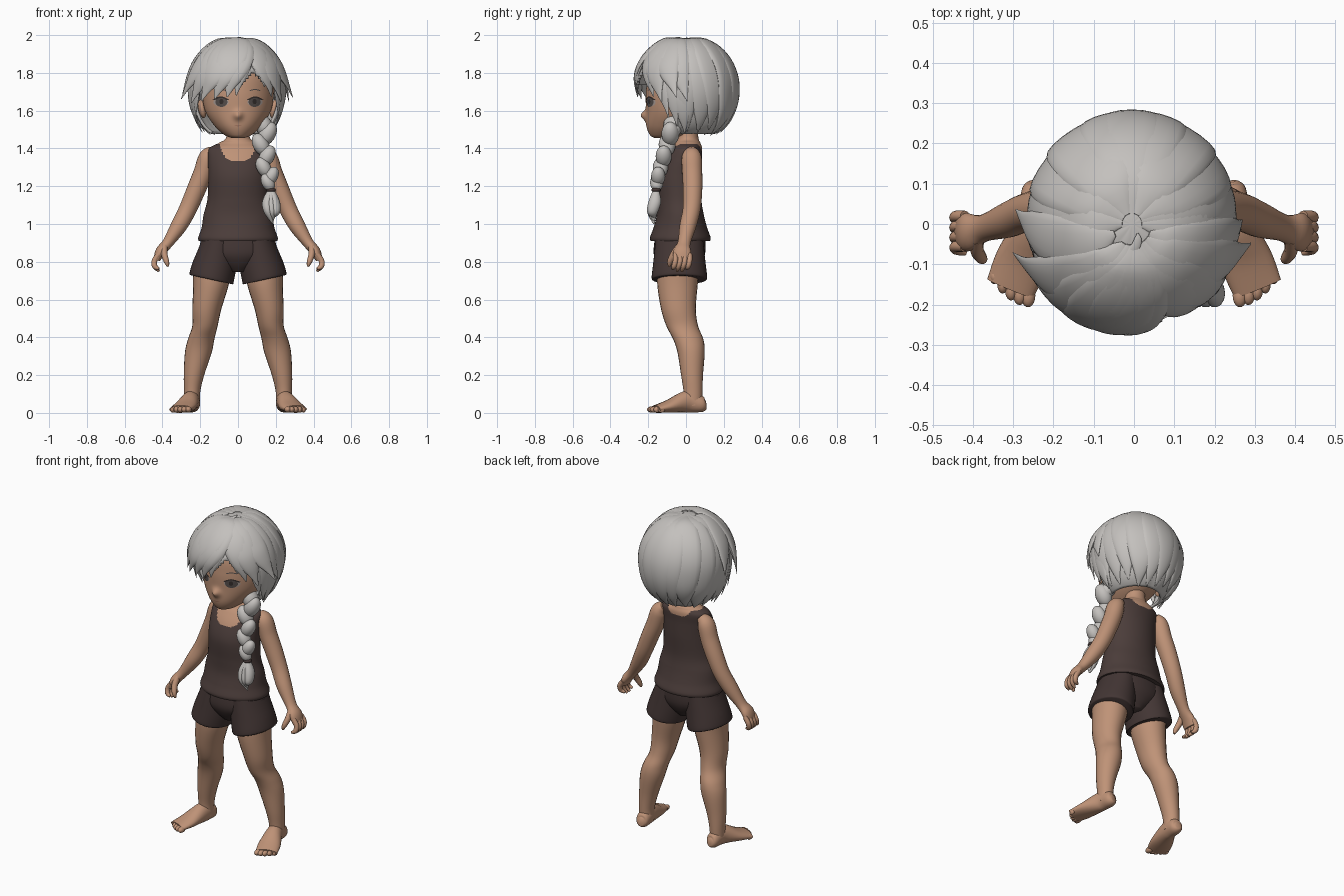
import bpy, bmesh, math, random
from mathutils import Vector
from mathutils.bvhtree import BVHTree

random.seed(4)
default = bpy.data.objects.get("Cube")
if default:
    bpy.data.objects.remove(default, do_unlink=True)


def material(name, *rgb):
    mat = bpy.data.materials.new(name)
    mat.use_nodes = True
    mat.diffuse_color = (*rgb, 1)
    for node in mat.node_tree.nodes:
        if node.type == 'BSDF_PRINCIPLED':
            node.inputs["Base Color"].default_value = (*rgb, 1)
    return mat


skin = material("warm skin", .52, .29, .185)
hair = material("silver hair", .55, .53, .51)
shirt_cloth = material("dark brown shirt cloth", .07, .046, .042)
shorts_cloth = material("darker brown shorts cloth", .055, .036, .034)
eye_white = material("eye white", .4, .33, .3)
iris_grey = material("iris grey", .09, .075, .07)
lash_dark = material("lash dark", .035, .027, .025)
lip = material("lip", .4, .2, .13)


def finish(name, bm, *mats, recalc=True):
    if recalc:
        bmesh.ops.recalc_face_normals(bm, faces=bm.faces)
    mesh = bpy.data.meshes.new(name)
    bm.to_mesh(mesh)
    bm.free()
    for mat in mats:
        mesh.materials.append(mat)
    mesh.shade_smooth()
    mesh.set_sharp_from_angle(angle=math.radians(50))
    obj = bpy.data.objects.new(name, mesh)
    bpy.context.collection.objects.link(obj)
    return obj


def smooth_rows(keys, steps):
    """Pass a smooth spline through key rows."""
    rows = []
    last = len(keys) - 1
    for i in range(last):
        a, b, c, d = (keys[max(0, min(last, i + k))] for k in (-1, 0, 1, 2))
        for s in range(steps):
            t = s / steps
            rows.append([q + t / 2 * (r - p + t * (2 * p - 5 * q + 4 * r - e + t * (3 * (q - r) + e - p)))
                         for p, q, r, e in zip(a, b, c, d)])
    return rows + [list(keys[-1])]


def tube(name, keys, *mats, ref=None, side=1, sides=24, steps=5):
    """Loft ellipses (x, y, z, width, depth): level, or across the path when ref is given."""
    rows = smooth_rows([(side * k[0], *k[1:]) for k in keys], steps)
    spots = [Vector(r[:3]) for r in rows]
    bm = bmesh.new()
    rings = []
    for i, (row, p) in enumerate(zip(rows, spots)):
        u, v = Vector((1, 0, 0)), Vector((0, 1, 0))
        if ref is not None:
            along = (spots[min(i + 1, len(spots) - 1)] - spots[max(i - 1, 0)]).normalized()
            u = along.cross(p - Vector(ref)).normalized()
            v = u.cross(along)
        turns = [math.tau * k / sides for k in range(sides)]
        rings.append([bm.verts.new(p + u * row[3] * math.cos(a) + v * row[4] * math.sin(a)) for a in turns])
    for low, high in zip(rings, rings[1:]):
        for k in range(sides):
            n = (k + 1) % sides
            bm.faces.new((low[k], low[n], high[n], high[k]))
    bm.faces.new(rings[0])
    bm.faces.new(rings[-1])
    return finish(name, bm, *mats)


def blob(name, spot, size, mat, tilt=0):
    bm = bmesh.new()
    bmesh.ops.create_uvsphere(bm, u_segments=20, v_segments=12, radius=1)
    bmesh.ops.scale(bm, verts=bm.verts, vec=size)
    obj = finish(name, bm, mat)
    obj.location = spot
    obj.rotation_euler.y = tilt
    return obj


# Torso: shirt below a scooped neckline, skin above
torso = tube("torso_and_shirt", [
    (0, -.03, .91, .208, .158), (0, -.03, .93, .21, .16), (0, -.03, .98, .193, .142),
    (0, -.03, 1.05, .182, .124), (0, -.035, 1.13, .162, .117), (0, -.035, 1.25, .157, .12),
    (0, -.02, 1.34, .158, .104), (0, 0, 1.4, .152, .085), (0, .01, 1.43, .1, .066),
    (0, .01, 1.46, .062, .055), (0, .01, 1.56, .055, .055)], shirt_cloth, skin, sides=96, steps=14)
for face in torso.data.polygons:
    x, y, z = face.center
    neckline = (1.335 if y < 0 else 1.385) + .08 * (x / .095) ** 4
    face.material_index = int(z > min(neckline, 1.425))

# Shorts
tube("shorts_hips", [(0, -.03, .95, .19, .13), (0, -.035, .85, .2, .137),
                     (0, -.035, .79, .13, .115), (0, -.035, .745, .05, .08)], shorts_cloth, sides=40)

for label, side in (("left", 1), ("right", -1)):
    shorts_leg = tube(label + "_shorts_leg", [
        (.1, -.035, .92, .09, .125), (.122, -.035, .8, .114, .138),
        (.139, -.035, .72, .117, .147), (.139, -.035, .705, .112, .142)], shorts_cloth, side=side, sides=40)
    for v in shorts_leg.data.vertices:
        v.co.z += max(0, .86 - v.co.z) * (abs(v.co.x) - .14) * 1.4
    tube(label + "_leg", [
        (.14, -.04, .78, .1, .11), (.143, -.045, .68, .094, .107), (.165, -.04, .55, .077, .092),
        (.175, -.02, .46, .067, .084), (.195, .012, .39, .07, .08), (.21, .027, .32, .071, .072),
        (.233, .032, .2, .054, .058), (.243, .037, .11, .043, .05), (.243, .035, .04, .042, .05)],
        skin, side=side)
    tube(label + "_foot", [
        (.237, .105, .045, .018, .022), (.24, .085, .045, .038, .042), (.248, .01, .06, .045, .058),
        (.28, -.09, .035, .064, .034), (.307, -.16, .02, .062, .02)], skin, ref=(.25, 0, -9), side=side)
    for i in range(5):
        size = .024 - .002 * i
        blob(f"{label}_toe_{i}", (side * (.263 + .021 * i), -.178 + .003 * i * i, .018),
             (size * .75, size * 1.2, .017), skin)

    # Arm runs through the wrist into a flat palm
    away = (0, -9, 1)
    tube(label + "_arm", [
        (.125, .03, 1.39, .025, .03), (.158, .03, 1.355, .048, .052), (.185, .033, 1.27, .051, .053),
        (.222, .035, 1.18, .05, .051), (.265, .03, 1.08, .047, .047), (.313, .01, .99, .043, .044),
        (.372, -.01, .9, .029, .034), (.41, -.02, .855, .027, .047), (.43, -.02, .81, .018, .045)],
        skin, ref=away, side=side)
    for i in range(4):
        y = -.056 + .025 * i
        tip = .745 + .012 * abs(i - 1.5)
        tube(f"{label}_finger_{i}", [(.42, y, .84, .014, .014), (.442, y, .805, .015, .014),
                                     (.44, y - .008, .775, .014, .013), (.418, y - .016, tip, .007, .007)],
             skin, ref=away, side=side, sides=12)
    tube(label + "_thumb", [(.39, -.035, .88, .02, .018), (.39, -.065, .84, .018, .017),
                            (.378, -.085, .8, .015, .014), (.37, -.088, .775, .006, .006)],
         skin, ref=(9, 0, 1), side=side, sides=12)
    blob(label + "_ear", (side * .19, .0, 1.61), (.02, .035, .05), skin, side * .2)

# Head, with the nose drawn out of its front
head = tube("head", [
    (0, -.12, 1.455, .03, .045), (0, -.095, 1.47, .07, .095), (0, -.06, 1.52, .125, .15),
    (0, -.035, 1.6, .174, .177), (0, -.015, 1.7, .19, .197), (0, 0, 1.8, .185, .195),
    (0, 0, 1.9, .125, .13), (0, 0, 1.94, .04, .04)], skin, sides=96, steps=12)
for v in head.data.vertices:
    if v.co.y < -.1:
        v.co.y -= .028 * math.exp(-(v.co.x / .022) ** 2 - ((v.co.z - 1.575) / .024) ** 2)

# Face details are thin patches laid on the head
surface = BVHTree.FromPolygons([v.co for v in head.data.vertices],
                               [tuple(f.vertices) for f in head.data.polygons])


def patch(name, x, z, width, height, mat, lift, bend=0):
    bm = bmesh.new()
    bmesh.ops.create_grid(bm, x_segments=12, y_segments=6, size=1)
    for v in bm.verts:
        u, w = v.co.x, v.co.y
        px = x + width * u * math.sqrt(1 - w * w / 2)
        pz = z + height * w * math.sqrt(1 - u * u / 2) - bend * u * u
        hit = surface.ray_cast(Vector((px, -1, pz)), Vector((0, 1, 0)))[0]
        v.co = (px, (hit.y if hit else -.15) - lift, pz)
    bmesh.ops.reverse_faces(bm, faces=[f for f in bm.faces if f.normal.y > 0])
    finish(name, bm, mat, recalc=False)


for label, side in (("left", 1), ("right", -1)):
    patch(label + "_eye_white", side * .09, 1.645, .04, .023, eye_white, .002)
    patch(label + "_iris", side * .088, 1.646, .032, .026, iris_grey, .004)
    patch(label + "_pupil", side * .088, 1.648, .011, .014, lash_dark, .005)
    patch(label + "_upper_lash", side * .091, 1.672, .043, .004, lash_dark, .006, .014)
    patch(label + "_brow", side * .09, 1.712, .032, .003, iris_grey, .002, .005)
patch("mouth", 0, 1.52, .02, .003, lip, .002, -.003)

# Hair volume: a dome whose lower half tucks in slowly; azimuth zero is the front
core = Vector((-.005, 0, 1.72))


def hair_point(azimuth, drop, scale=1):
    spread = max(math.sin(drop), 0)
    if drop > math.pi / 2:
        spread **= .6
    return core + scale * Vector((.242 * spread * math.sin(azimuth),
                                  -.265 * spread * math.cos(azimuth), .268 * math.cos(drop)))


def in_face_opening(azimuth, z):
    if abs(azimuth) > 1.3:
        return False
    parting = .08 * max(0, 1 - abs(azimuth - .38) / .3)
    return z < 1.74 + parting


bm = bmesh.new()
around, down = 96, 44
grid = []
for j in range(down + 1):
    drop = .03 + 2.7 * j / down
    row = []
    for i in range(around):
        azimuth = math.tau * i / around - math.pi
        groove = abs(math.sin(azimuth * 5.5 + math.sin(drop * 2))) * .02 * math.sin(drop)
        row.append(bm.verts.new(hair_point(azimuth, drop, .985 + groove)))
    grid.append(row)
for j in range(down):
    for i in range(around):
        n = (i + 1) % around
        azimuth = math.tau * (i + .5) / around - math.pi
        if not in_face_opening(azimuth, grid[j][i].co.z):
            bm.faces.new((grid[j][i], grid[j + 1][i], grid[j + 1][n], grid[j][n]))
bm.faces.new(grid[0])
bmesh.ops.delete(bm, geom=[v for v in bm.verts if not v.link_faces], context='VERTS')
shell = finish("hair_shell", bm, hair)
thick = shell.modifiers.new("thickness", 'SOLIDIFY')
thick.thickness = .015


def lock(name, start, end, top, bottom, width, flick=0.0, lift=.99):
    """A flat tapered strand lying on the hair volume, with an outward flick at its tip."""
    keys = []
    for k in range(9):
        t = k / 8
        p = hair_point(start + (end - start) * t, top + (bottom - top) * t, lift + flick * t ** 4)
        w = width * ((.08 + .92 * math.sin(math.pi * t ** .85) ** .7) * (1 - t ** 6) + .03) if k < 8 else .003
        keys.append((*p, w, min(w * .33, .022)))
    tube(name, keys, hair, ref=core, sides=16, steps=4)


# Fringe sweeps away from the parting, tips flick out at the temples
fringe = [(.25, -.02, 1.72, .06, -.04), (.2, -.22, 1.75, .085, 0), (.15, -.5, 1.78, .09, .03),
          (.05, -.8, 1.8, .09, .1), (-.15, -1.08, 1.83, .085, .16), (-.4, -1.35, 1.74, .08, .26),
          (-1.1, -1.68, 1.66, .07, .2), (.3, .66, 1.55, .05, -.02), (.4, .86, 1.74, .07, 0),
          (.55, 1.1, 1.82, .075, .1), (.8, 1.42, 1.72, .075, .24), (1.1, 1.6, 1.8, .07, .15)]
for i, (start, end, bottom, width, flick) in enumerate(fringe):
    lock(f"fringe_lock_{i}", start, end, .2, bottom, width, flick, 1)

# Side strands hang in front of the ears
for side in (-1, 1):
    for i in range(3):
        lock(f"side_strand_{side}_{i}", side * (.95 + .25 * i), side * (1.2 + .17 * i), .9,
             2.15 + .2 * i, .035 + .008 * i, .08)

# Back locks, broad and slightly uneven at the ends
for i in range(11):
    azimuth = 1.6 + (math.tau - 3.2) * i / 10
    wobble = random.uniform(-.12, .12)
    lock(f"back_lock_{i}", azimuth + wobble, azimuth, .1, 2.62 + wobble, random.uniform(.07, .1), .04, .985)
lock("crown_curl", .6, -.7, .1, .45, .012, .01, 1.01)

# Braid over the left shoulder: paired lumps, a tie and a tuft
braid = smooth_rows([(.15, -.07, 1.52), (.135, -.1, 1.42), (.15, -.135, 1.3), (.172, -.155, 1.22)], 2)
for i, (x, y, z) in enumerate(braid):
    swing = 1 if i % 2 else -1
    size = .062 - .003 * i
    blob(f"braid_lump_{i}", (x + swing * .014, y, z), (size * .75, size * .8, size * 1.15), hair, swing * .5)
blob("braid_tie", (.175, -.158, 1.18), (.026, .026, .014), shorts_cloth)
for i in range(3):
    x = .155 + .02 * i
    tube(f"braid_tuft_{i}", [(.175, -.158, 1.19, .012, .012), (x, -.165, 1.12, .027, .034),
                             (x + .005, -.178, 1.06, .022, .028), (.185, -.17, 1 + .015 * i, .003, .003)],
         hair, sides=14)
